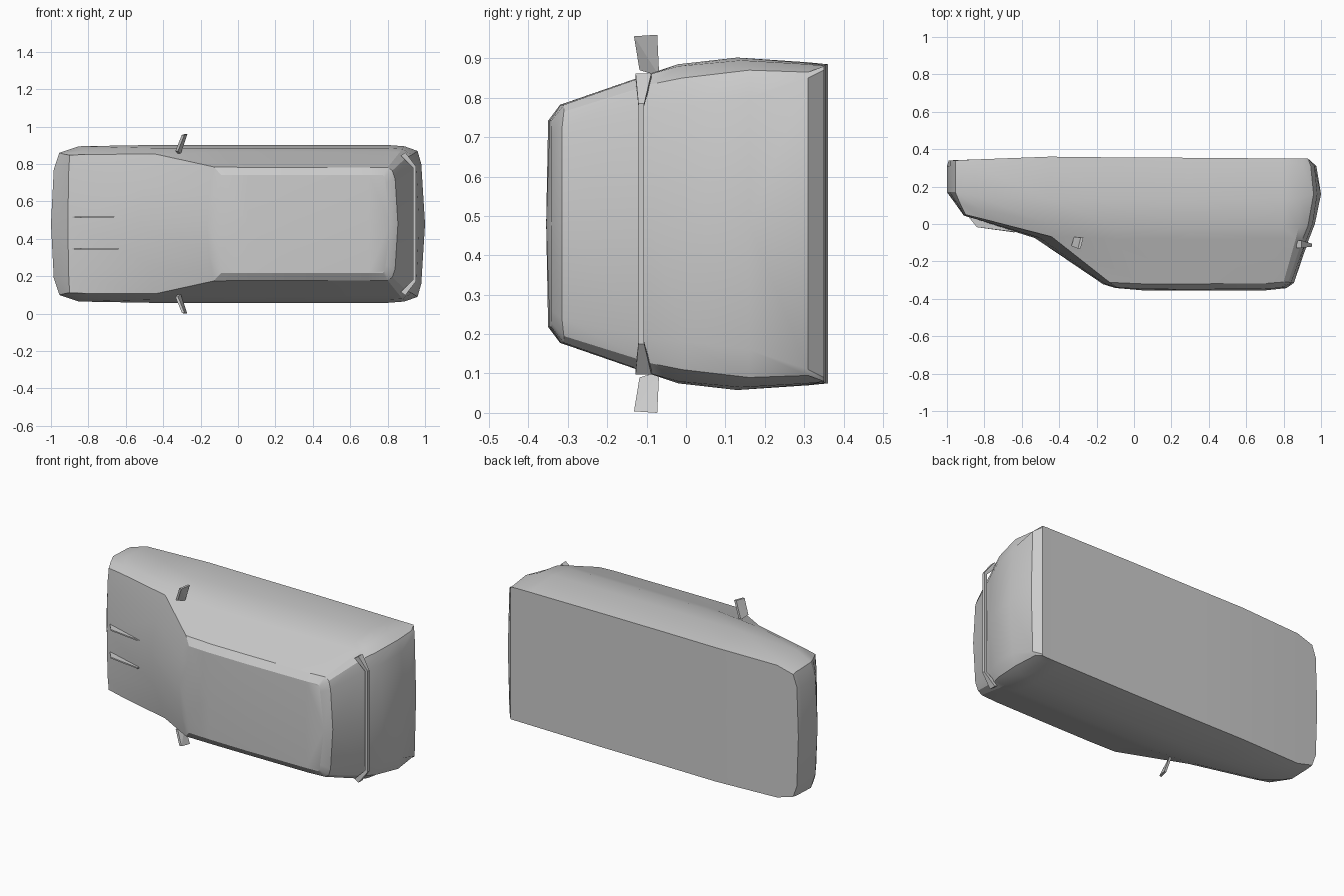
import bpy, bmesh

if "Cube" in bpy.data.objects:
    bpy.data.objects.remove(bpy.data.objects["Cube"])

MID = 0.48  # the car lies on its side: its width runs along z


def finish(name, bm, smooth=None):
    bmesh.ops.remove_doubles(bm, verts=bm.verts, dist=0.0005)
    bmesh.ops.recalc_face_normals(bm, faces=bm.faces)
    me = bpy.data.meshes.new(name)
    bm.to_mesh(me)
    bm.free()
    ob = bpy.data.objects.new(name, me)
    bpy.context.collection.objects.link(ob)
    if smooth:
        bpy.ops.object.select_all(action='DESELECT')
        ob.select_set(True)
        bpy.context.view_layer.objects.active = ob
        bpy.ops.object.shade_smooth_by_angle(angle=smooth)
    return ob


# Half rings (x, y, half width), front centre -> side -> rear centre
FLOOR = [(-.99, .34, 0), (-.98, .34, .30), (-.955, .34, .37), (-.85, .345, .40),
         (-.45, .36, .405), (-.1, .356, .405), (.3, .354, .405), (.8, .35, .402),
         (.90, .35, .401), (.93, .35, .40), (.93, .35, .39), (.93, .35, 0)]
SILL = [(-1, .31, 0), (-.985, .31, .29), (-.955, .31, .375), (-.85, .31, .405),
        (-.45, .31, .41), (-.1, .31, .41), (.3, .31, .41), (.8, .31, .408),
        (.90, .31, .405), (.945, .31, .385), (.965, .31, .37), (.975, .31, 0)]
WAIST = [(-1, .17, 0), (-.985, .17, .29), (-.955, .17, .38), (-.85, .15, .415),
         (-.45, .13, .422), (-.1, .13, .422), (.3, .13, .422), (.8, .13, .422),
         (.89, .14, .415), (.96, .16, .39), (.98, .16, .32), (1, .16, 0)]
SHOULDER = [(-.955, .108, 0), (-.945, .108, .28), (-.93, .11, .373), (-.82, .08, .395),
            (-.45, .0, .405), (-.1, -.02, .405), (.3, -.02, .405), (.8, -.02, .405),
            (.88, -.02, .40), (.93, -.01, .37), (.955, 0, .30), (.967, 0, 0)]
BELT = [(-.91, .045, 0), (-.905, .045, .28), (-.90, .05, .368), (-.8, .025, .372),
        (-.44, -.068, .373), (-.1, -.08, .385), (.3, -.08, .385), (.8, -.08, .385),
        (.865, -.08, .383), (.90, -.085, .355), (.92, -.09, .29), (.932, -.09, 0)]
SCREEN = [(-.53, -.075, 0), (-.505, -.074, .2)]          # windscreen base
EDGE = [(-.165, -.322, 0), (-.155, -.32, .16), (-.13, -.312, .305), (.05, -.32, .302),
        (.3, -.32, .302), (.7, -.318, .302), (.80, -.31, .302), (.825, -.31, .285),
        (.84, -.315, .24), (.855, -.315, 0)]
ROOF = [(-.10, -.342, 0), (-.10, -.342, .16), (-.09, -.34, .262), (.05, -.347, .262),
        (.3, -.35, .262), (.7, -.346, .262), (.775, -.342, .262), (.785, -.342, .25),
        (.79, -.343, .22), (.815, -.343, 0)]

# Body shell: both halves lofted in one mesh
bm = bmesh.new()
for s in (1, -1):
    def ring(pts):
        return [bm.verts.new((x, y, MID + s * w)) for x, y, w in pts]

    def loft(a, b):
        for i in range(len(a) - 1):
            bm.faces.new((a[i], a[i + 1], b[i + 1], b[i]))

    floor, sill, waist, shoulder, belt, screen, edge, roof = [
        ring(r) for r in (FLOOR, SILL, WAIST, SHOULDER, BELT, SCREEN, EDGE, ROOF)]
    for a, b in zip((floor, sill, waist, shoulder), (sill, waist, shoulder, belt)):
        loft(a, b)
    # bonnet
    bm.faces.new((belt[0], belt[1], screen[1], screen[0]))
    bm.faces.new((belt[1], belt[3], belt[4], screen[1]))
    bm.faces.new((belt[1], belt[2], belt[3]))
    # cabin glass area, then roof edge
    loft(screen + belt[4:], edge)
    loft(edge, roof)
    # roof and floor panels in strips
    ridge = ring([(x, -.355, 0) for x in (.05, .3, .7)])
    bm.faces.new((roof[0], roof[1], roof[2], roof[3], ridge[0]))
    bm.faces.new((ridge[0], roof[3], roof[4], ridge[1]))
    bm.faces.new((ridge[1], roof[4], roof[5], ridge[2]))
    bm.faces.new((ridge[2],) + tuple(roof[5:]))
    keel = ring([(-.85, .345, 0), (-.45, .36, 0), (-.1, .356, 0), (.3, .354, 0), (.8, .35, 0)])
    bm.faces.new((floor[0], floor[1], floor[2], floor[3], keel[0]))
    for i in range(4):
        bm.faces.new((keel[i], floor[3 + i], floor[4 + i], keel[i + 1]))
    bm.faces.new((keel[4],) + tuple(floor[7:]))
finish("car_body", bm, 0.5)


def hull(name, pts):
    bm = bmesh.new()
    for p in pts:
        bm.verts.new(p)
    bmesh.ops.convex_hull(bm, input=bm.verts)
    return finish(name, bm)


# Side mirrors: thin slanted paddles
for s, side in ((1, "right"), (-1, "left")):
    paddle = [(-.335, -.118, .39), (-.32, -.068, .375), (-.285, -.073, .48), (-.3, -.132, .476)]
    hull("side_mirror_" + side, [(x + d, y, MID + s * w) for x, y, w in paddle for d in (0, .014)])

# Thin blades on the bonnet
for z, end in ((.515, -.62), (.348, -.64)):
    blade = [(-.89, .045), (-.84, -.017), (end, -.045), (end, -.03)]
    hull("bonnet_blade", [(x, y, z + d) for x, y in blade for d in (-.004, .004)])

# Rear bar: straight span with two bent ends
hull("rear_bar", [(x, y, MID + w) for x in (.935, .953) for y in (-.121, -.106) for w in (-.305, .305)])
for s in (1, -1):
    tip = [(x, y, MID + s * w) for x, w in ((.935, .30), (.953, .305)) for y in (-.121, -.106)]
    root = [(x, y, MID + s * w) for x, w in ((.87, .365), (.895, .382)) for y in (-.128, -.088)]
    hull("rear_bar_end", tip + root)
